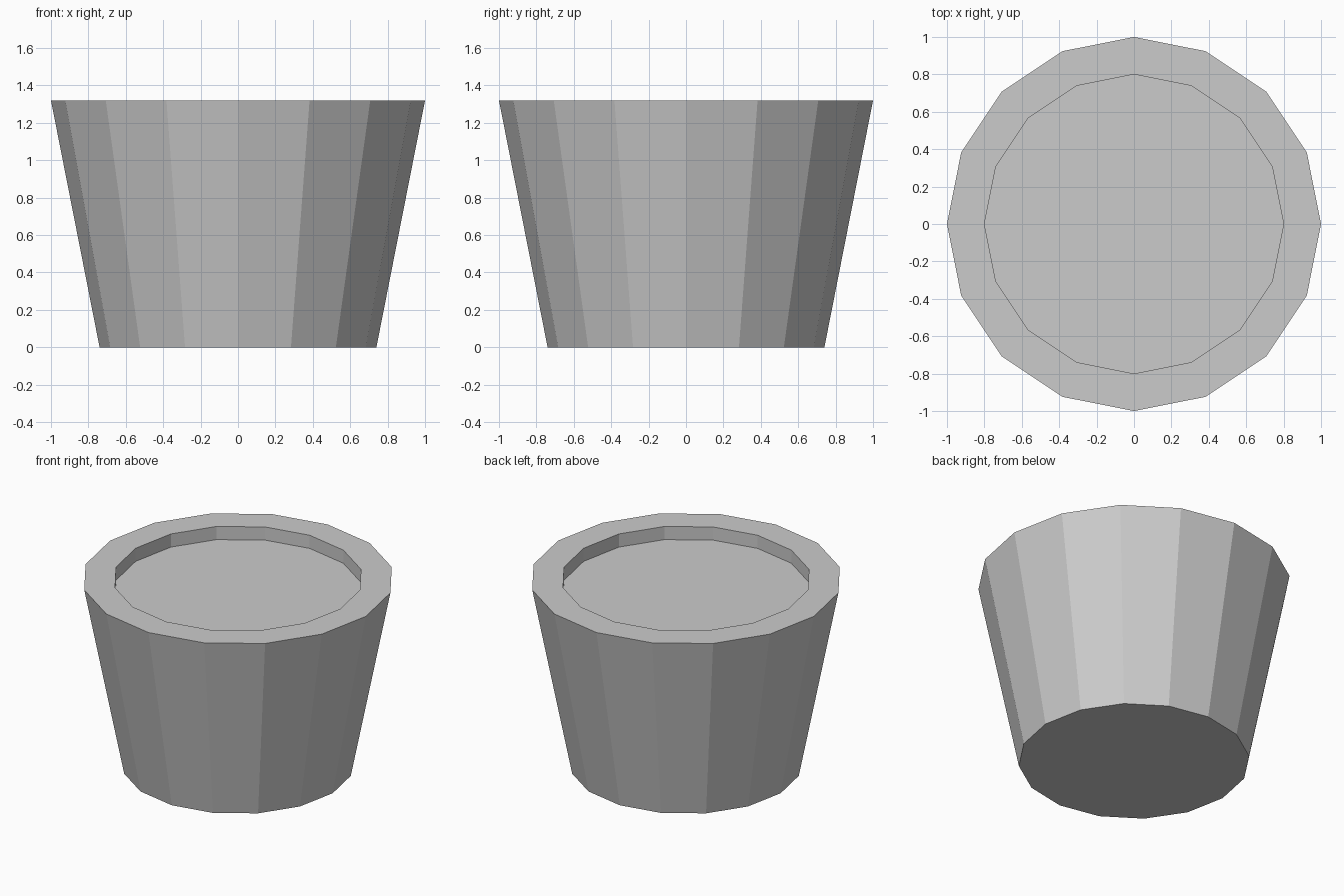
import bpy, bmesh
from math import cos, sin, tau

if "Cube" in bpy.data.objects:
    bpy.data.objects.remove(bpy.data.objects["Cube"])

SIDES = 16


def ring(bm, radius, z):
    return [bm.verts.new((radius * cos(tau * i / SIDES), radius * sin(tau * i / SIDES), z))
            for i in range(SIDES)]


def lathe(name, profile):
    """Stack rings along the profile, bridge them and cap both ends."""
    bm = bmesh.new()
    rings = [ring(bm, r, z) for r, z in profile]
    for a, b in zip(rings, rings[1:]):
        for i in range(SIDES):
            j = (i + 1) % SIDES
            bm.faces.new((a[i], a[j], b[j], b[i]))
    bm.faces.new(rings[0][::-1])
    bm.faces.new(rings[-1])
    mesh = bpy.data.meshes.new(name)
    bm.to_mesh(mesh)
    bm.free()
    obj = bpy.data.objects.new(name, mesh)
    bpy.context.collection.objects.link(obj)
    return obj


# Tapered pot: base, outer lip, inner lip, recessed fill surface
lathe("plant_pot", [(0.74, 0), (1.0, 1.32), (0.80, 1.32), (0.80, 1.227)])
